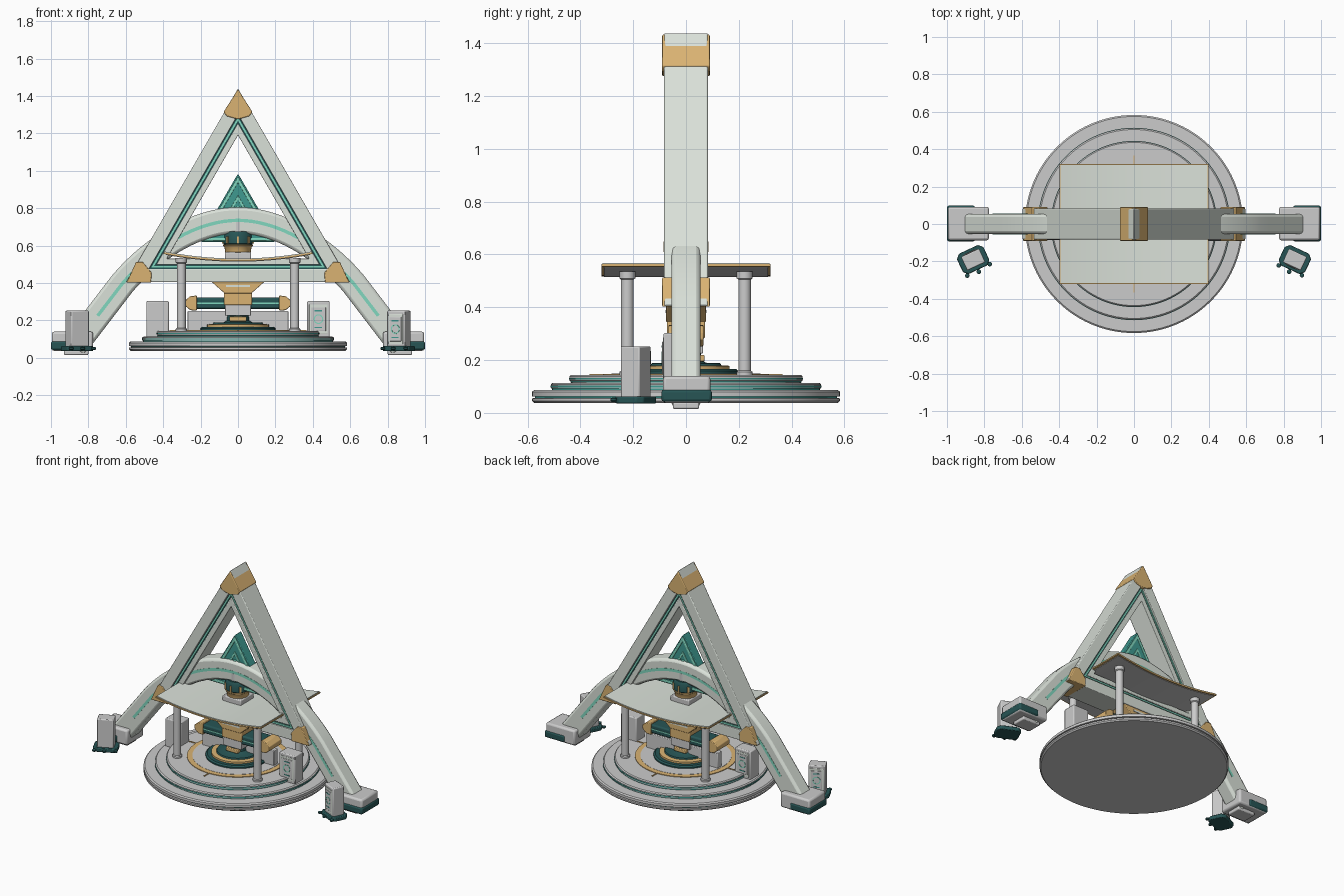
import bpy, bmesh, math
from mathutils import Vector, Matrix
from mathutils.geometry import interpolate_bezier

if "Cube" in bpy.data.objects:
    bpy.data.objects.remove(bpy.data.objects["Cube"])

def material(name, rgb):
    m = bpy.data.materials.new(name)
    m.diffuse_color = (*rgb, 1)
    m.use_nodes = True
    m.node_tree.nodes["Principled BSDF"].inputs["Base Color"].default_value = m.diffuse_color
    return m

PALE = material("pale_shell", (0.70, 0.75, 0.69))
GOLD = material("gold", (0.70, 0.45, 0.17))
DARK = material("dark_green", (0.02, 0.09, 0.09))
TEAL = material("teal", (0.05, 0.32, 0.28))
MINT = material("mint", (0.22, 0.68, 0.52))

def finish(name, bm, mat=None, bevel=0.0, rot=0.0, loc=(0, 0, 0)):
    bmesh.ops.recalc_face_normals(bm, faces=bm.faces)
    me = bpy.data.meshes.new(name)
    bm.to_mesh(me)
    bm.free()
    ob = bpy.data.objects.new(name, me)
    bpy.context.collection.objects.link(ob)
    ob.location, ob.rotation_euler = loc, (0, 0, rot)
    if mat:
        me.materials.append(mat)
    if bevel:
        b = ob.modifiers.new("bevel", 'BEVEL')
        b.width, b.segments, b.limit_method = bevel, 2, 'ANGLE'
    bpy.context.view_layer.objects.active = ob
    ob.select_set(True)
    bpy.ops.object.shade_smooth_by_angle(angle=math.radians(35))
    ob.select_set(False)
    return ob

def box(name, x, y, z, mat=None, bevel=0.004, rot=0.0, loc=(0, 0, 0)):
    """Box from (min, max) ranges."""
    bm = bmesh.new()
    size = [r[1] - r[0] for r in (x, y, z)]
    mid = [(r[0] + r[1]) / 2 for r in (x, y, z)]
    bmesh.ops.create_cube(bm, size=1, matrix=Matrix.Translation(mid) @ Matrix.Diagonal((*size, 1)))
    return finish(name, bm, mat, bevel, rot, loc)

def lathe(name, profile, mat=None, n=64, loc=(0, 0, 0)):
    """Revolve (radius, z) points; ends are capped."""
    bm = bmesh.new()
    rings = [[bm.verts.new((r * math.cos(2 * math.pi * i / n), r * math.sin(2 * math.pi * i / n), z))
              for i in range(n)] for r, z in profile]
    for a, b in zip(rings, rings[1:]):
        for i in range(n):
            bm.faces.new((a[i], a[(i + 1) % n], b[(i + 1) % n], b[i]))
    bm.faces.new(rings[0])
    bm.faces.new(rings[-1])
    return finish(name, bm, mat, loc=loc)

def loft(name, loops, mat=None, bevel=0.0, closed=False, **kw):
    """Skin equal-sized loops of 3D points."""
    bm = bmesh.new()
    vs = [[bm.verts.new(p) for p in loop] for loop in loops]
    n = len(vs[0])
    for a, b in zip(vs, vs[1:] + vs[:1] if closed else vs[1:]):
        for i in range(n):
            bm.faces.new((a[i], a[(i + 1) % n], b[(i + 1) % n], b[i]))
    if not closed:
        bm.faces.new(vs[0])
        bm.faces.new(vs[-1])
    return finish(name, bm, mat, bevel, **kw)

def prism(name, pts, y0, y1, mat=None, bevel=0.004, **kw):
    return loft(name, [[(x, y, z) for x, z in pts] for y in (y0, y1)], mat, bevel, **kw)

def tri(top, bottom, d):
    """Equilateral triangle inset by d."""
    t, b = top - 2 * d, bottom + d
    h = (t - b) / math.sqrt(3)
    return [(0, t), (h, b), (-h, b)]

def tri_ring(name, top, bottom, d0, d1, y0, y1, mat=None, bevel=0.003):
    o, i = tri(top, bottom, d0), tri(top, bottom, d1)
    loops = [[(x, y, z) for x, z in p] for p, y in ((o, y0), (o, y1), (i, y1), (i, y0))]
    return loft(name, loops, mat, bevel, closed=True)

# stepped round base with dark grooves
lathe("base_disc", [(.575, .037), (.583, .045), (.583, .055), (.57, .057), (.57, .061), (.583, .063), (.583, .08),
                    (.575, .087), (.505, .087), (.505, .091), (.512, .093), (.512, .108), (.505, .114), (.435, .114),
                    (.435, .119), (.442, .122), (.442, .138), (.436, .144)], n=96)
for r, z in ((.572, .059), (.507, .09), (.438, .118)):
    lathe("base_groove", [(r, z - .003), (r, z + .003)], TEAL, 96)
for r, z in ((.512, .1), (.442, .13)):
    lathe("base_stripe", [(r + .002, z - .003), (r + .002, z + .003)], TEAL, 96)
lathe("floor_gold_ring", [(.28, .14), (.28, .148), (.315, .148), (.315, .14)], GOLD, 64)
lathe("floor_inner", [(.282, .14), (.282, .1495)], None, 64)
for k in range(4):
    box("floor_tick", (.31, .365), (-.004, .004), (.14, .148), GOLD, 0, k * math.pi / 2)

# big triangular frame
T, B = 1.44, .405
tri_ring("frame_outer", T, B, 0, .07, -.083, .083, PALE, .005)
tri_ring("frame_channel", T, B, .068, .095, -.068, .068, DARK)
tri_ring("frame_light", T, B, .077, .086, -.074, .074, MINT, 0)
tri_ring("frame_inner", T, B, .093, .125, -.076, .076, PALE, .004)
prism("frame_top_cap", [(0, 1.435), (.077, 1.315), (.06, 1.292), (0, 1.275), (-.06, 1.292), (-.077, 1.315)],
      -.09, .09, GOLD)
for s in (-1, 1):
    prism("frame_corner_cap", [(s * x, z) for x, z in
          ((.595, .403), (.465, .403), (.462, .455), (.51, .513), (.545, .513))], -.09, .09, GOLD)

# arch sweeping down to the feet
A, E = Vector((-.62, .395)), Vector((-.88, .055))
half = [E.lerp(A, t / 6) for t in range(6)] + interpolate_bezier(
    A, Vector((-.46, .585)), Vector((-.22, .735)), Vector((0, .735)), 20)
path = half + [Vector((-p.x, p.y)) for p in reversed(half[:-1])]

def sweep(name, pts, w, d, mat, bevel):
    loops = []
    for i, p in enumerate(pts):
        t = (pts[min(i + 1, len(pts) - 1)] - pts[max(i - 1, 0)]).normalized()
        n = Vector((-t.y, t.x)) * w
        loops.append([((p + n * a).x, d * b, (p + n * a).y) for a, b in ((1, 1), (1, -1), (-1, -1), (-1, 1))])
    return loft(name, loops, mat, bevel)

sweep("arch", path, .07, .054, PALE, .016)
N = len(path)
for a, b in ((3, 9), (14, N - 14), (N - 9, N - 3)):
    sweep("arch_light", path[a:b], .009, .0555, MINT, 0)

# feet, kiosks and standing panels, mirrored left and right
def kiosk(name, w, d, z0, z1, rot, loc, side):
    box(name, (-w, w), (-d, d), (z0, z1), None, .006, rot, loc)
    f = side * d
    zc = (z0 + z1) / 2
    for part, k, out, mat in (("_frame", .82, .003, PALE), ("_screen", .66, .005, None)):
        h = (z1 - z0) / 2 * k
        box(name + part, (-w * k, w * k), sorted((f, f + side * out)), (zc - h, zc + h), mat, .002, rot, loc)
    pts = [[(r * math.sin(a * math.pi / 8), f + side * y, zc + r * math.cos(a * math.pi / 8)) for a in range(16)]
           for r, y in ((.026, .003), (.026, .007), (.02, .007), (.02, .003))]
    loft(name + "_dial", pts, MINT, closed=True, rot=rot, loc=loc)
    for z in (-.045, .045):
        box(name + "_mark", (-.02, .02), sorted((f, f + side * .007)), (zc + z - .003, zc + z + .003),
            TEAL, 0, rot, loc)

for s in (-1, 1):
    box("foot", sorted((s * .775, s * .995)), (-.087, .092), (.037, .14), None, .012)
    box("foot_band", sorted((s * .85, s)), (-.093, .098), (.042, .088), DARK, .01)
    box("foot_sole", sorted((s * .80, s * .93)), (-.05, .05), (.015, .04), None, .006)
    r, c = -s * math.radians(25), (s * .86, -.19, 0)
    kiosk("kiosk", .053, .04, .055, .252, r, c, -s)
    a, b, k = .078, .06, .022
    loop = [(a, b - k), (a - k, b), (k - a, b), (-a, b - k), (-a, k - b), (k - a, -b), (a - k, -b), (a, k - b)]
    loft("kiosk_base", [[(x, y, z) for x, y in loop] for z in (.036, .062)], DARK, .005, rot=r, loc=c)
    for x, y in ((-.065, -.065), (.0, -.072), (.07, -.06)):
        p = Matrix.Rotation(r, 3, 'Z') @ Vector((x, y, 0))
        lathe("kiosk_nub", [(.008, .042), (.012, .046), (.012, .054), (.006, .058)], DARK, 16,
              (c[0] + p.x, c[1] + p.y, 0))
    kiosk("standing_panel", .06, .045, .11, .303, 0, (s * .43, -.04, 0), -s)

# sagging canopy on four posts
def canopy(name, hx, hy, lift, t, mat):
    n = 24
    xs = [-hx + 2 * hx * i / n for i in range(n + 1)]
    loops = []
    for x in xs:
        z = lift + .038 * (x / .395) ** 2
        loops.append([(x, -hy, z), (x, hy, z), (x, hy, z + t), (x, -hy, z + t)])
    return loft(name, loops, mat)

canopy("canopy_top", .392, .316, .523, .008, PALE)
canopy("canopy_trim", .397, .32, .517, .009, GOLD)
canopy("canopy_underside", .385, .31, .514, .005, None)
for x in (-.303, .303):
    for y in (-.222, .222):
        lathe("canopy_post", [(.03, .14), (.03, .155), (.024, .16), (.024, .505), (.03, .51), (.03, .535)],
              None, 24, (x, y, 0))

# hub on the canopy
box("hub_plinth", (-.07, .07), (-.07, .07), (.52, .565), None, .006)
lathe("hub_gold", [(.06, .56), (.068, .565), (.072, .59), (.08, .6), (.08, .606)], GOLD, 32)
lathe("hub_body", [(.07, .6), (.078, .61), (.078, .66), (.068, .675)], DARK, 32)
lathe("hub_cap", [(.055, .67), (.055, .725), (.05, .73)], None, 32)
for k in range(8):
    box("hub_stud", (.074, .085), (-.006, .006), (.61, .65), GOLD, 0, k * math.pi / 4)

# glowing triangle emblem
prism("emblem_body", [p for p in ((0, .982), (.012, .965), (.203, .635), (.193, .618), (-.193, .618),
      (-.203, .635), (-.012, .965))], -.032, .032, TEAL, .004)
tri_ring("emblem_rim", .985, .617, .008, .024, -.038, .038, MINT, .004)
tri_ring("emblem_inner_line", .985, .617, .058, .07, -.036, .036, MINT, .002)
box("emblem_bar", (-.01, .01), (-.04, .04), (.66, .81), MINT)

# central console below the frame
lathe("console_plinth", [(.2, .14), (.2, .158), (.19, .166)], DARK, 48)
lathe("console_gold_ring", [(.165, .16), (.165, .178), (.15, .18)], GOLD, 48)
lathe("console_core", [(.14, .17), (.13, .188), (.075, .19), (.06, .2), (.055, .235)], DARK, 48)
box("console_neck", (-.07, .07), (-.065, .065), (.225, .285), None)
box("console_neck_band", (-.045, .045), (-.07, .07), (.195, .22), GOLD)
box("console_beam", (-.235, .235), (-.06, .06), (.262, .322), DARK, .01)
box("console_beam_line", (-.23, .23), (-.062, .062), (.289, .296), MINT, 0)
for s in (-1, 1):
    prism("console_beam_cap", [(s * x, z) for x, z in
          ((.22, .252), (.255, .255), (.283, .278), (.283, .306), (.255, .33), (.22, .333))], -.066, .066, GOLD)
box("console_center", (-.075, .075), (-.072, .072), (.282, .35), GOLD, .006)
box("console_backing", (-.27, .27), (.0, .045), (.14, .25), None)
prism("console_funnel", [(-.145, .41), (.145, .41), (.07, .343), (-.07, .343)], -.075, .075, GOLD)
box("console_funnel_stripe", (-.065, .065), (-.078, .078), (.378, .39), PALE, 0)
